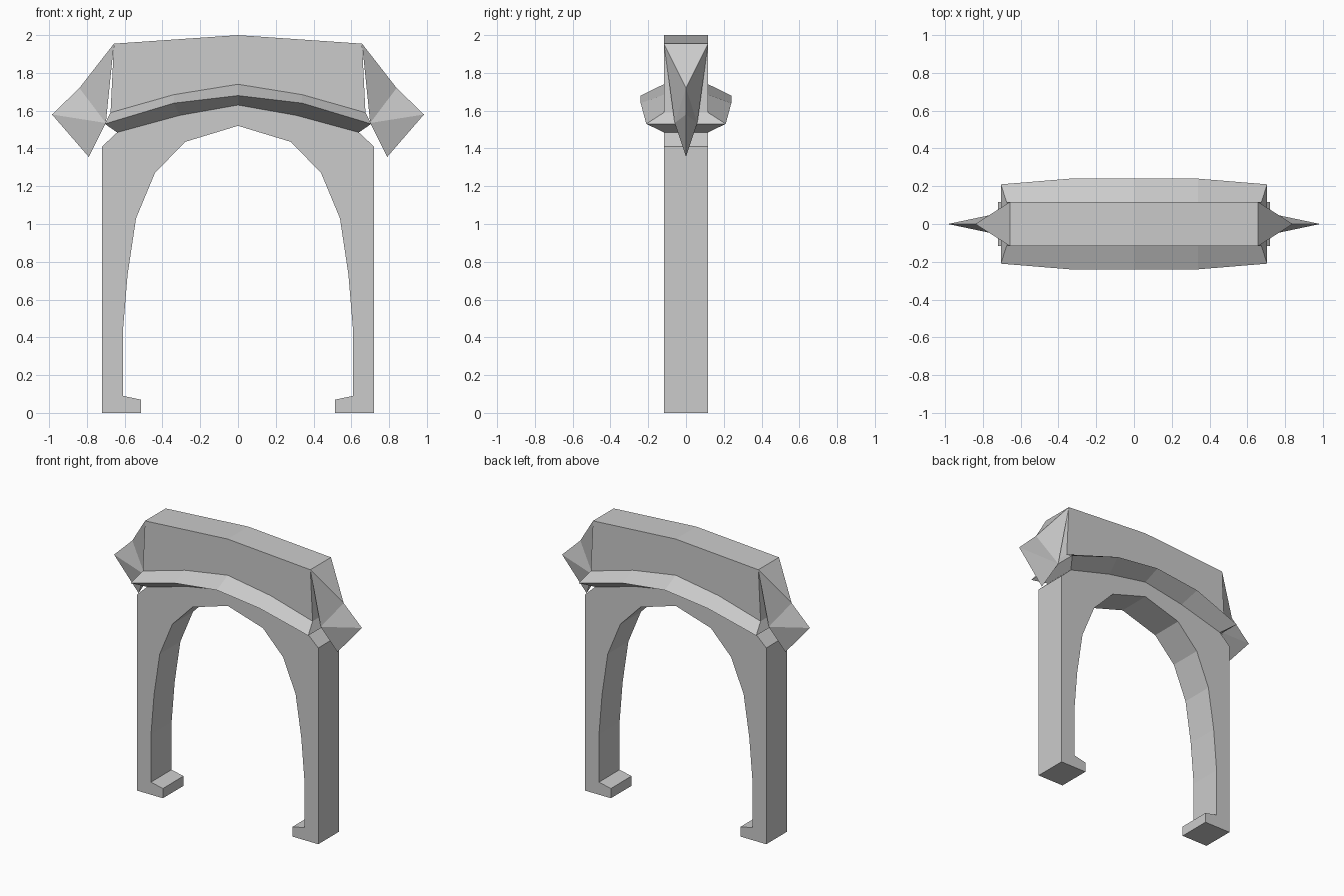
import bpy

# Remove the default cube
cube = bpy.data.objects.get("Cube")
if cube:
    bpy.data.objects.remove(cube, do_unlink=True)

stone = bpy.data.materials.new("pale_grey_stone")
stone.use_nodes = True
GREY = (0.6, 0.6, 0.6, 1)
stone.diffuse_color = GREY
stone.node_tree.nodes["Principled BSDF"].inputs["Base Color"].default_value = GREY

DEPTH = 0.117  # half thickness of the arch


def make_part(name, verts, faces):
    mesh = bpy.data.meshes.new(name)
    mesh.from_pydata(verts, [], faces)
    mesh.materials.append(stone)
    obj = bpy.data.objects.new(name, mesh)
    bpy.context.collection.objects.link(obj)
    bpy.context.view_layer.objects.active = obj
    obj.select_set(True)
    bpy.ops.object.mode_set(mode='EDIT')
    bpy.ops.mesh.select_all(action='SELECT')
    bpy.ops.mesh.normals_make_consistent(inside=False)
    bpy.ops.object.mode_set(mode='OBJECT')
    obj.select_set(False)
    return obj


def mirrored(half):
    """Closed outline from a half profile whose two ends lie on x = 0."""
    return half + [(-x, z) for x, z in reversed(half[1:-1])]


# Arch: legs with inward feet, shoulders and lintel, as one extruded outline
outline = mirrored([
    (0, 1.52), (0.28, 1.435), (0.44, 1.27), (0.54, 1.03), (0.585, 0.73),
    (0.61, 0.43), (0.61, 0.09), (0.515, 0.07), (0.515, 0), (0.72, 0),
    (0.72, 1.41), (0.64, 1.485), (0.675, 1.59), (0.657, 1.955), (0, 2)])
n = len(outline)
verts = [(x, y, z) for y in (-DEPTH, DEPTH) for x, z in outline]
faces = [tuple(range(n)), tuple(range(2 * n - 1, n - 1, -1))]
faces += [(i, i + n, (i + 1) % n + n, (i + 1) % n) for i in range(n)]
make_part("arch_body", verts, faces)

# Moulding: curved band with a sharp ridge, wrapping the whole lintel
top = [(0, 1.74), (0.34, 1.685), (0.675, 1.59)]
ridge = [(0, 1.68), (0.34, 1.64), (0.705, 1.53)]
bottom = [(0, 1.63), (0.31, 1.575), (0.64, 1.485)]
ridge_depth = [0.24, 0.24, 0.21]
verts = []
for i in (-2, -1, 0, 1, 2):
    k, side = abs(i), (-1 if i < 0 else 1)
    ring = [(top[k], -DEPTH), (ridge[k], -ridge_depth[k]), (bottom[k], -DEPTH),
            (bottom[k], DEPTH), (ridge[k], ridge_depth[k]), (top[k], DEPTH)]
    verts += [(side * x, y, z) for (x, z), y in ring]
faces = []
for s in range(4):
    for j in range(6):
        a, b = s * 6 + j, s * 6 + (j + 1) % 6
        faces.append((a, b, b + 6, a + 6))
for e in (0, 24):
    faces += [(e, e + 1, e + 4, e + 5), (e + 1, e + 2, e + 3, e + 4)]
make_part("lintel_moulding", verts, faces)

# Pointed spikes at both ends of the lintel
for name, s in (("left_spike", 1), ("right_spike", -1)):
    verts = [(s * x, y, z) for x, y, z in [
        (0.657, -DEPTH, 1.955), (0.657, DEPTH, 1.955),
        (0.84, 0, 1.72), (0.985, 0, 1.58), (0.79, 0, 1.355),
        (0.70, -0.06, 1.535), (0.70, 0.06, 1.535)]]
    make_part(name, verts, [
        (0, 1, 2), (0, 2, 5), (2, 3, 5), (3, 4, 5),
        (1, 6, 2), (2, 6, 3), (3, 6, 4), (4, 6, 5), (0, 5, 6, 1)])
